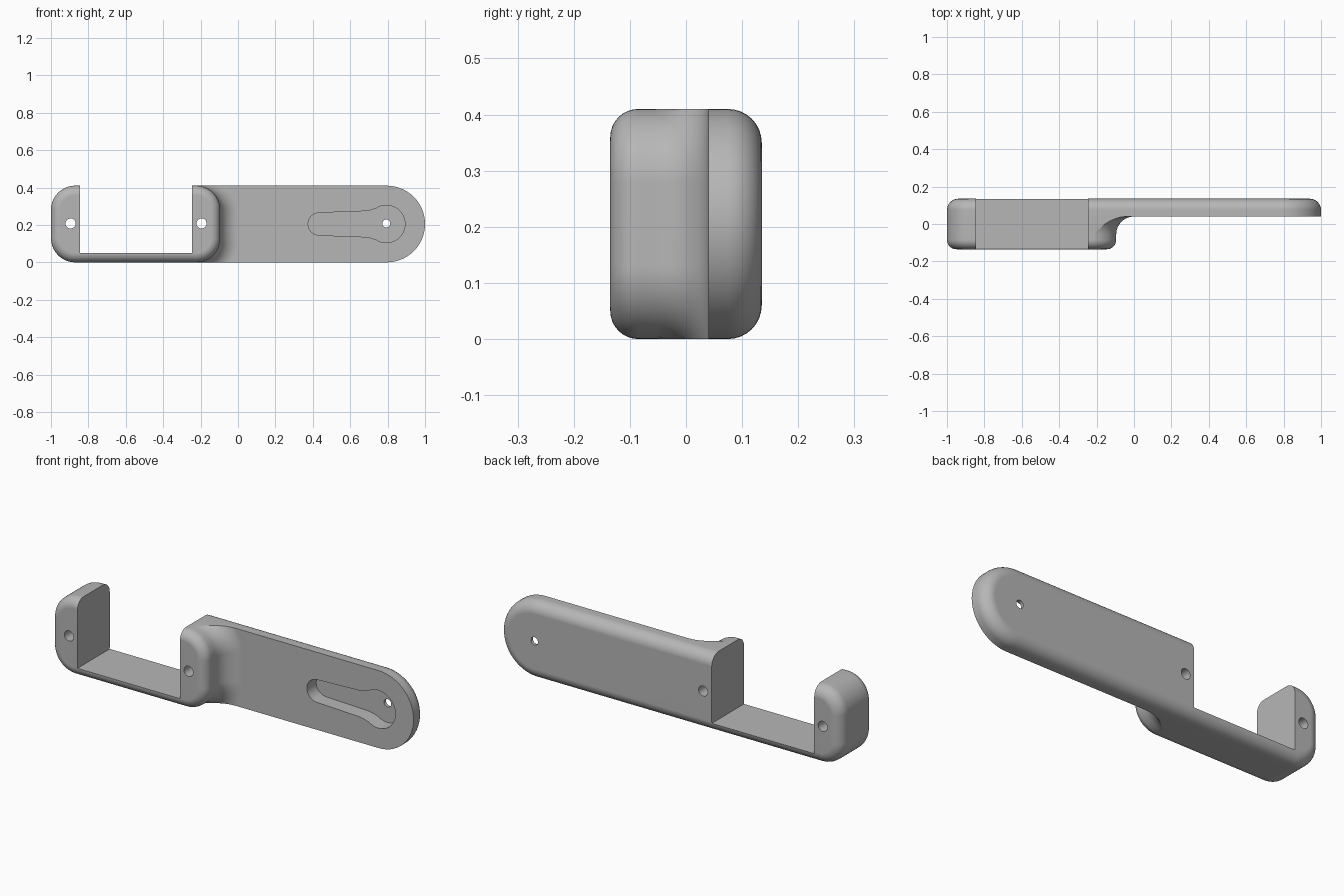
import bpy
import bmesh
from math import sin, cos, pi, asin, radians

if "Cube" in bpy.data.objects:
    bpy.data.objects.remove(bpy.data.objects["Cube"], do_unlink=True)

H = 0.41               # overall height
FRONT, STEP, BACK = -0.135, 0.04, 0.135
CORNER = 0.13          # block corner radius
BLOCK_X = -0.095       # right side of the raised block
FLARE = 0.095          # concave blend from block to plate
FRONT_R, BACK_R = 0.05, 0.06
N = 14


def arc(cx, cz, r, a0, a1, n=N):
    return [(cx + r * cos(a0 + (a1 - a0) * i / n),
             cz + r * sin(a0 + (a1 - a0) * i / n)) for i in range(n + 1)]


def block_end(inset=0, flare=0):
    a = asin(CORNER / (CORNER + flare))
    pts = arc(BLOCK_X - CORNER, CORNER, CORNER + flare - inset, -a, 0)
    return [pts[0]] + pts


def plate_end(inset=0):
    join_x = block_end(0, FLARE)[0][0]
    return [(join_x, inset)] + arc(1 - H / 2, H / 2, H / 2 - inset, -pi / 2, 0)


def outline(right_end, inset=0):
    half = arc(-1 + CORNER, CORNER, CORNER - inset, pi, 1.5 * pi) + right_end
    return half + [(x, H - z) for x, z in reversed(half)]


def loft(name, rings):
    """Skin a list of (y, outline) rings and close both ends."""
    bm = bmesh.new()
    loops = [[bm.verts.new((x, y, z)) for x, z in pts] for y, pts in rings]
    for a, b in zip(loops, loops[1:]):
        for i in range(len(a)):
            j = (i + 1) % len(a)
            bm.faces.new((a[i], a[j], b[j], b[i]))
    bm.faces.new(loops[0])
    bm.faces.new(loops[-1])
    bmesh.ops.remove_doubles(bm, verts=bm.verts[:], dist=1e-5)
    bmesh.ops.recalc_face_normals(bm, faces=bm.faces[:])
    mesh = bpy.data.meshes.new(name)
    bm.to_mesh(mesh)
    bm.free()
    ob = bpy.data.objects.new(name, mesh)
    bpy.context.collection.objects.link(ob)
    return ob


def cut(target, name, pts, y0, y1):
    """Cut a straight prism out of the target."""
    tool = loft(name, [(y0, pts), (y1, pts)])
    tool.hide_render = True
    bpy.context.view_layer.objects.active = target
    mod = target.modifiers.new(name, 'BOOLEAN')
    mod.operation, mod.solver, mod.object = 'DIFFERENCE', 'EXACT', tool
    bpy.ops.object.modifier_apply(modifier=name)
    bpy.data.objects.remove(tool, do_unlink=True)


# Bracket body: rounded front, concave blend, then the long plate
quarter = [i / 8 * pi / 2 for i in range(9)]
rings = []
for t in quarter:
    g = FRONT_R * (1 - sin(t))
    rings.append((FRONT + FRONT_R * (1 - cos(t)), outline(block_end(g), g)))
for t in quarter:
    rings.append((STEP - FLARE + FLARE * sin(t),
                  outline(block_end(0, FLARE * (1 - cos(t))))))
rings.append((STEP, outline(plate_end())))
for t in quarter:
    g = BACK_R * (1 - cos(t))
    rings.append((BACK - BACK_R + BACK_R * sin(t), outline(plate_end(g), g)))
body = loft("bracket_body", rings)

# Open slot between the two uprights
cut(body, "slot_cutter",
    [(-0.845, 0.05), (-0.245, 0.05), (-0.245, 1), (-0.845, 1)], -1, 1)

# Keyhole shaped recess in the front of the plate
mid = H / 2
keyhole = arc(0.435, mid, 0.06, radians(93), radians(267), 20)
keyhole += [(0.68, mid - 0.069), (0.71, mid - 0.074)]
keyhole += arc(0.793, mid, 0.1, radians(-124), radians(124), 32)
keyhole += [(0.71, mid + 0.074), (0.68, mid + 0.069)]
cut(body, "keyhole_cutter", keyhole, -0.05, 0.118)

# Screw holes
for i, (x, r) in enumerate([(-0.895, 0.027), (-0.195, 0.027), (0.793, 0.021)]):
    circle = arc(x, mid + 0.003, r, 0, 2 * pi, 24)[:-1]
    cut(body, f"hole_cutter_{i}", circle, -1, 1)

# Material and shading
grey = bpy.data.materials.new("plain_grey")
grey.use_nodes = True
colour = (0.47, 0.47, 0.47, 1)
grey.diffuse_color = colour
grey.node_tree.nodes["Principled BSDF"].inputs["Base Color"].default_value = colour
body.data.materials.clear()
body.data.materials.append(grey)

bpy.ops.object.select_all(action='DESELECT')
body.select_set(True)
bpy.context.view_layer.objects.active = body
bpy.ops.object.shade_smooth_by_angle(angle=radians(30))
weighted = body.modifiers.new("weighted_normals", 'WEIGHTED_NORMAL')
weighted.keep_sharp = True
